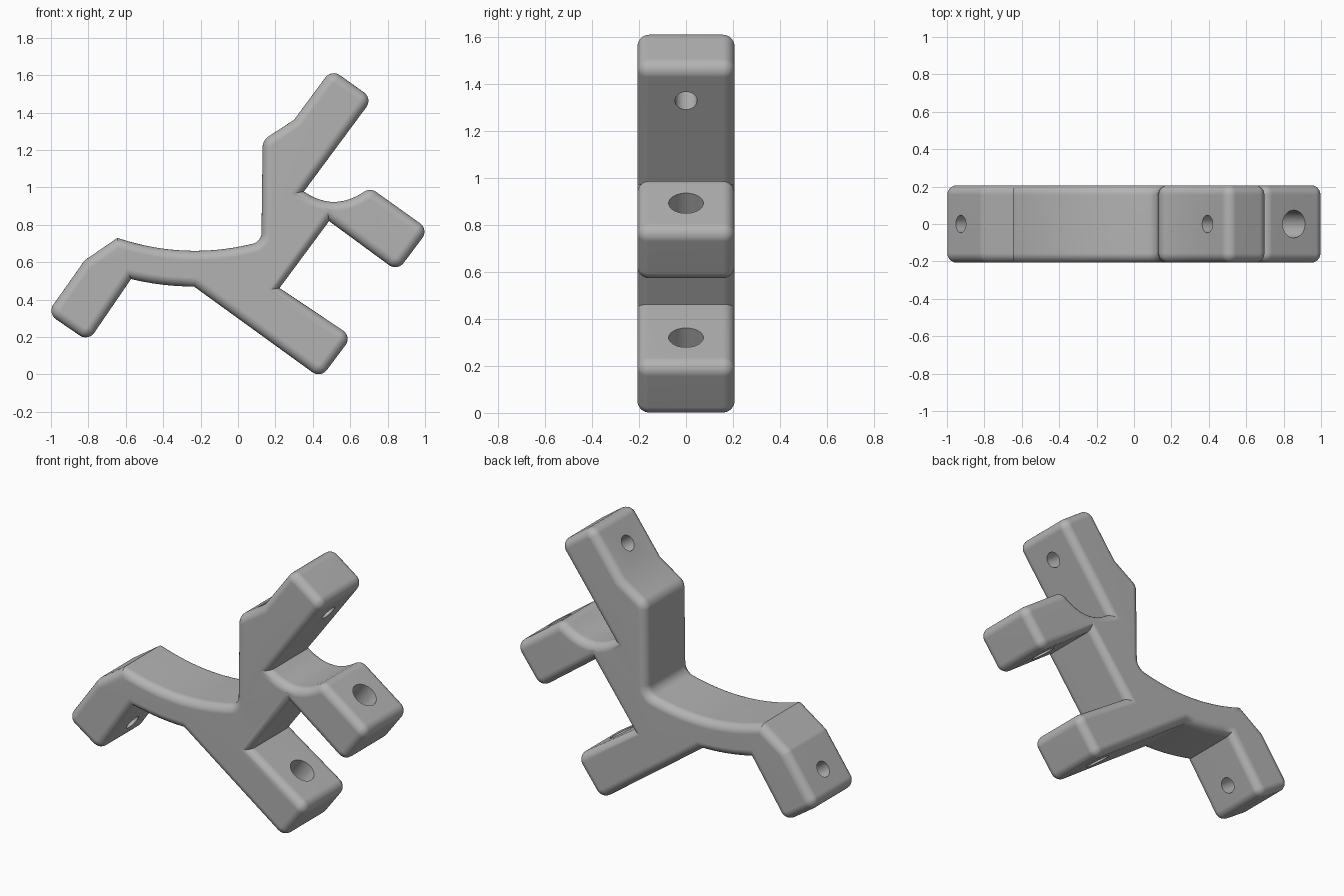
import bpy, bmesh, math
from mathutils import Vector

cube = bpy.data.objects.get("Cube")
if cube:
    bpy.data.objects.remove(cube, do_unlink=True)

HALF_DEPTH = 0.207
EDGE = 0.05     # rounding of the front and back rims
TIP = 0.055     # rounding of the arm tips


def sagging(a, b, sag, steps=10):
    """Shallow dip between two points, as sharp profile points."""
    a, b = Vector(a), Vector(b)
    pts = []
    for i in range(steps + 1):
        t = i / steps
        p = a.lerp(b, t)
        pts.append((p.x, p.y - 4 * sag * t * (1 - t), 0))
    return pts


def rounded(profile, steps=6):
    """Replace each corner that has a radius by an arc."""
    out = []
    n = len(profile)
    for i, (x, z, r) in enumerate(profile):
        p = Vector((x, z))
        if r == 0:
            out.append(p)
            continue
        u = (Vector(profile[i - 1][:2]) - p).normalized()
        v = (Vector(profile[(i + 1) % n][:2]) - p).normalized()
        half = u.angle(v) / 2
        centre = p + (u + v).normalized() * r / math.sin(half)
        start = p + u * r / math.tan(half) - centre
        end = p + v * r / math.tan(half) - centre
        sweep = start.angle(end)
        for k in range(steps + 1):
            t = k / steps
            w = (start * math.sin((1 - t) * sweep) + end * math.sin(t * sweep)) / math.sin(sweep)
            out.append(centre + w)
    return out


# Outline of the branching bracket, clockwise from the left foot
profile = [(-1.02, 0.327, TIP), (-0.82, 0.61, 0.05)]
profile += sagging((-0.645, 0.73), (0.04, 0.69), 0.047)
profile += [(0.125, 0.709, 0.06), (0.132, 1.252, 0.07), (0.30, 1.362, 0)]
profile += [(0.50, 1.632, TIP), (0.72, 1.475, TIP)]
profile += sagging((0.352, 0.978), (0.705, 1.0), 0.066)[:-1]
profile += [(0.705, 1.0, TIP), (1.02, 0.775, TIP), (0.852, 0.552, TIP)]
profile += [(0.487, 0.82, 0), (0.222, 0.462, 0)]
profile += [(0.61, 0.203, TIP), (0.442, -0.02, TIP)]
profile += sagging((-0.235, 0.47), (-0.572, 0.51), 0.01, 6)
profile += [(-0.80, 0.177, TIP)]

# Solid body with rounded rims
bm = bmesh.new()
face = bm.faces.new([bm.verts.new((p.x, -HALF_DEPTH, p.y)) for p in rounded(profile)])
grown = bmesh.ops.extrude_face_region(bm, geom=[face])["geom"]
moved = [g for g in grown if isinstance(g, bmesh.types.BMVert)]
bmesh.ops.translate(bm, verts=moved, vec=(0, 2 * HALF_DEPTH, 0))
bmesh.ops.recalc_face_normals(bm, faces=bm.faces)
rims = [e for e in bm.edges if abs(e.verts[0].co.y - e.verts[1].co.y) < 1e-5]
bmesh.ops.bevel(bm, geom=rims, offset=EDGE, offset_type='OFFSET', segments=6,
                profile=0.5, affect='EDGES', clamp_overlap=False)
mesh = bpy.data.meshes.new("branching_bracket")
bm.to_mesh(mesh)
bm.free()
body = bpy.data.objects.new("branching_bracket", mesh)
bpy.context.collection.objects.link(body)

grey = bpy.data.materials.new("plain_grey")
grey.use_nodes = True
colour = (0.45, 0.45, 0.45, 1)
grey.diffuse_color = colour
grey.node_tree.nodes["Principled BSDF"].inputs["Base Color"].default_value = colour
mesh.materials.append(grey)


# Screw holes straight through each arm
def drill(name, x, z, direction, radius):
    axis = Vector((direction[0], 0, direction[1]))
    bpy.ops.mesh.primitive_cylinder_add(vertices=40, radius=radius, depth=0.42, location=(x, 0, z))
    cutter = bpy.context.object
    cutter.name = name
    cutter.rotation_euler = axis.to_track_quat('Z', 'Y').to_euler()
    cutter.hide_render = True
    cutter.data.materials.append(grey)
    bpy.context.view_layer.update()
    bpy.ops.object.select_all(action='DESELECT')
    body.select_set(True)
    bpy.context.view_layer.objects.active = body
    cut = body.modifiers.new(name, 'BOOLEAN')
    cut.operation = 'DIFFERENCE'
    cut.solver = 'EXACT'
    cut.object = cutter
    bpy.ops.object.modifier_apply(modifier=cut.name)
    bpy.data.objects.remove(cutter, do_unlink=True)


ACROSS = (0.81, -0.58)
ALONG = (0.59, 0.81)
drill("left_foot_hole", -0.815, 0.381, ACROSS, 0.047)
drill("upper_arm_hole", 0.50, 1.41, ACROSS, 0.047)
drill("right_arm_hole", 0.772, 0.78, ALONG, 0.074)
drill("lower_arm_hole", 0.357, 0.215, ALONG, 0.074)

bpy.ops.object.shade_smooth_by_angle(angle=math.radians(25))
weighted = body.modifiers.new("even_shading", 'WEIGHTED_NORMAL')
weighted.keep_sharp = True
